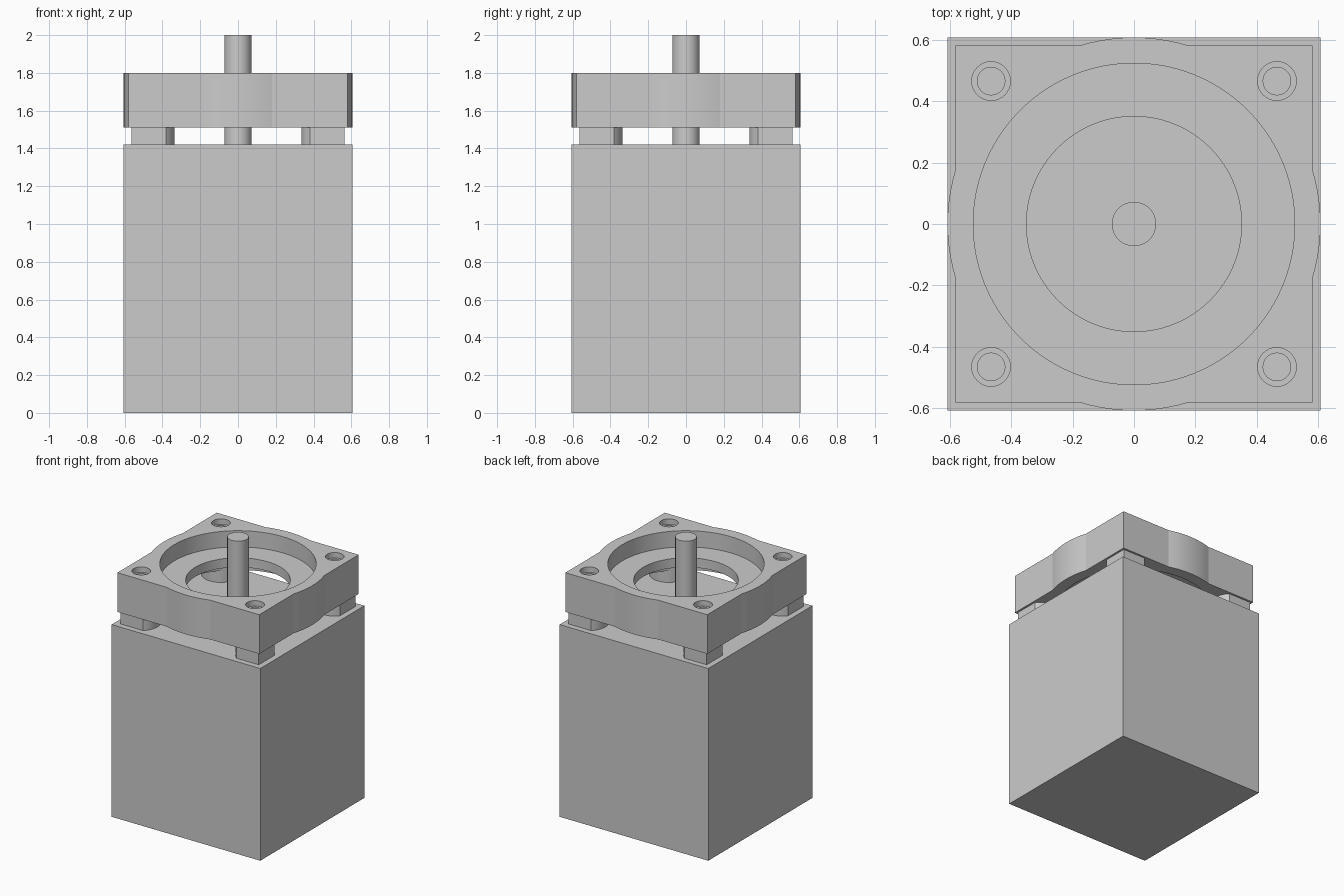
import bpy
import bmesh
from math import acos, asin, cos, sin, pi, radians

if "Cube" in bpy.data.objects:
    bpy.data.objects.remove(bpy.data.objects["Cube"], do_unlink=True)

grey = bpy.data.materials.new("light_grey")
grey.use_nodes = True
COLOUR = (0.6, 0.6, 0.6, 1)
grey.diffuse_color = COLOUR
grey.node_tree.nodes["Principled BSDF"].inputs["Base Color"].default_value = COLOUR

HALF = 0.607        # half width of the housing and radius of the flange bulges
FLANGE = 0.58       # half width of the flange's straight edges
BOLT = 0.465        # bolt position on both axes
POST_R = 0.13
BODY_TOP, GAP_TOP, FLANGE_TOP = 1.42, 1.51, 1.80


def prism(name, outline, z0, z1):
    """Extrude a closed outline from z0 to z1."""
    bm = bmesh.new()
    face = bm.faces.new([bm.verts.new((x, y, z0)) for x, y in outline])
    out = bmesh.ops.extrude_face_region(bm, geom=[face])
    top = [v for v in out["geom"] if isinstance(v, bmesh.types.BMVert)]
    bmesh.ops.translate(bm, vec=(0, 0, z1 - z0), verts=top)
    bmesh.ops.recalc_face_normals(bm, faces=bm.faces)
    mesh = bpy.data.meshes.new(name)
    bm.to_mesh(mesh)
    bm.free()
    mesh.materials.append(grey)
    obj = bpy.data.objects.new(name, mesh)
    bpy.context.collection.objects.link(obj)
    return obj


def arc(r, a0, a1, n, cx=0, cy=0):
    steps = [a0 + (a1 - a0) * i / n for i in range(n + 1)]
    return [(cx + r * cos(a), cy + r * sin(a)) for a in steps]


def cylinder(name, r, z0, z1, cx=0, cy=0, n=64):
    return prism(name, arc(r, 0, 2 * pi, n, cx, cy)[:-1], z0, z1)


def cut(obj, cutters):
    """Subtract the cutters and bake the result."""
    for c in cutters:
        c.hide_render = True
        mod = obj.modifiers.new("cut", "BOOLEAN")
        mod.operation, mod.solver, mod.object = "DIFFERENCE", "EXACT", c
    bpy.context.view_layer.update()
    graph = bpy.context.evaluated_depsgraph_get()
    mesh = bpy.data.meshes.new_from_object(obj.evaluated_get(graph))
    obj.modifiers.clear()
    obj.data = mesh
    for c in cutters:
        bpy.data.objects.remove(c, do_unlink=True)


# Housing block and shaft
square = [(-HALF, -HALF), (HALF, -HALF), (HALF, HALF), (-HALF, HALF)]
parts = [prism("housing", square, 0, BODY_TOP),
         cylinder("shaft", 0.072, BODY_TOP, 2.0)]

# Flange: square plate with a shallow round bulge on each side
bulge = acos(FLANGE / HALF)
outline = []
for k in range(4):
    mid = k * pi / 2
    outline += arc(HALF, mid - bulge, mid + bulge, 10)
    corner = mid + pi / 4
    outline.append((FLANGE * 2 ** 0.5 * cos(corner), FLANGE * 2 ** 0.5 * sin(corner)))
flange = prism("flange", outline, GAP_TOP, FLANGE_TOP)

corners = [(x, y) for x in (-1, 1) for y in (-1, 1)]
cutters = [cylinder("top_recess", 0.523, 1.68, 1.9, n=96),
           cylinder("bottom_recess", 0.523, 1.4, 1.61, n=96),
           cylinder("centre_hole", 0.35, 1.4, 1.9, n=96)]
for sx, sy in corners:
    cutters.append(cylinder("bolt_hole", 0.045, 1.4, 1.9, sx * BOLT, sy * BOLT, 32))
    cutters.append(cylinder("counterbore", 0.063, 1.76, 1.9, sx * BOLT, sy * BOLT, 32))
cut(flange, cutters)
parts.append(flange)

# Corner posts: round on the inside, square at the outer corner
edge = 0.1
start = pi - asin(edge / POST_R)
post_shape = [(edge, edge)] + arc(POST_R, start, 2.5 * pi - start, 24)
for sx, sy in corners:
    name = ("back" if sy > 0 else "front") + ("_left" if sx > 0 else "_right") + "_post"
    shape = [(sx * (BOLT + x), sy * (BOLT + y)) for x, y in post_shape]
    post = prism(name, shape, BODY_TOP, GAP_TOP)
    cut(post, [cylinder("post_hole", 0.045, 1.3, 1.6, sx * BOLT, sy * BOLT, 32)])
    parts.append(post)

# Smooth the round walls, keep edges sharp
bpy.ops.object.select_all(action="DESELECT")
for obj in parts:
    obj.select_set(True)
bpy.context.view_layer.objects.active = parts[0]
bpy.ops.object.shade_smooth_by_angle(angle=radians(14))
